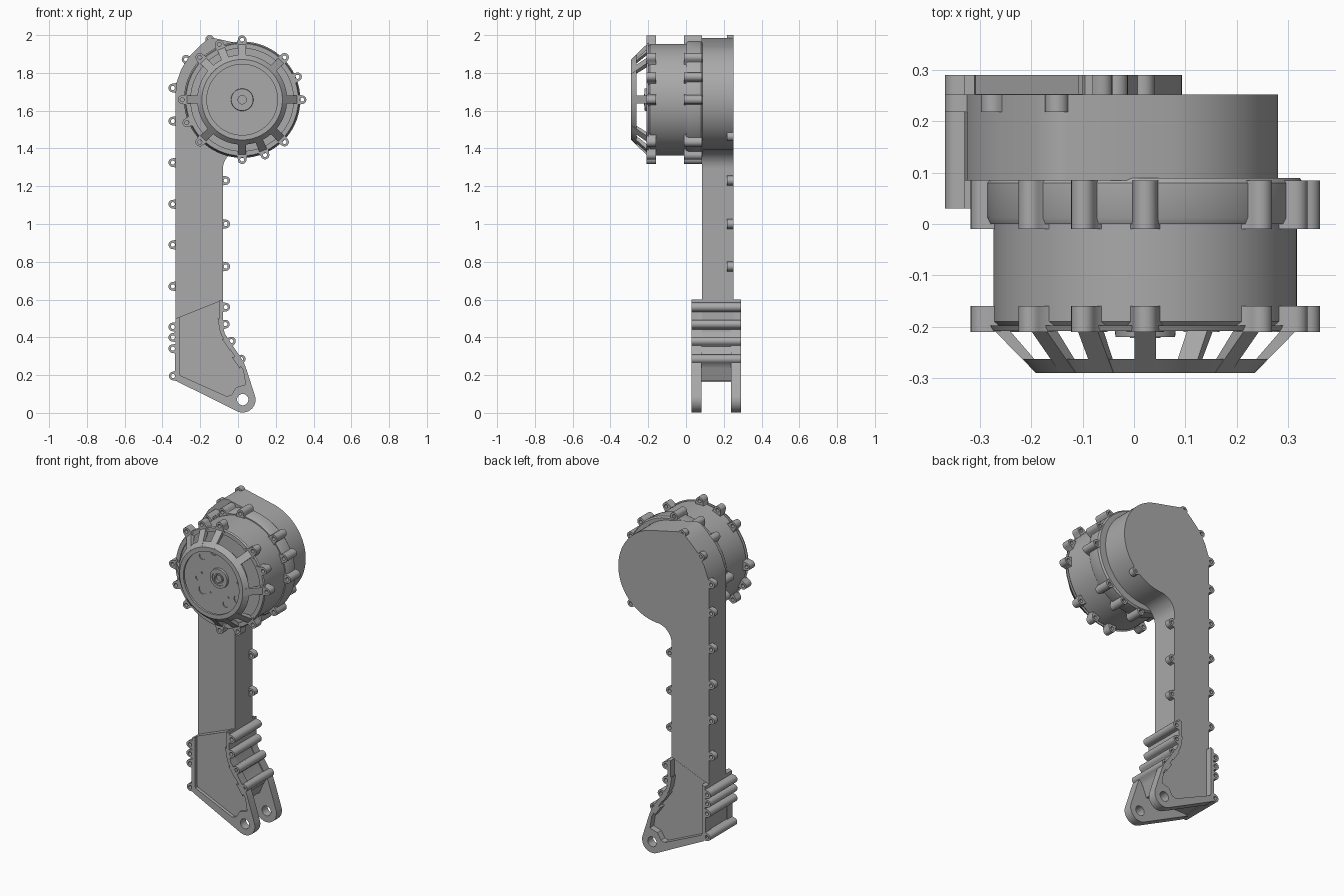
import bpy, bmesh
from math import sin, cos, pi, radians
from mathutils import Vector, Matrix

cube = bpy.data.objects.get("Cube")
if cube:
    bpy.data.objects.remove(cube, do_unlink=True)

metal = bpy.data.materials.new("plain_grey")
metal.use_nodes = True
GREY = (0.4, 0.4, 0.4, 1)
metal.diffuse_color = GREY
metal.node_tree.nodes["Principled BSDF"].inputs["Base Color"].default_value = GREY

MX, MZ = 0.022, 1.658          # motor axis
PIN = (0.025, 0.07)            # ankle pin axis


def finish(name, bm):
    """Clean a bmesh and link it as a smooth-by-angle object."""
    bmesh.ops.remove_doubles(bm, verts=bm.verts, dist=0.0002)
    bmesh.ops.recalc_face_normals(bm, faces=bm.faces)
    me = bpy.data.meshes.new(name)
    bm.to_mesh(me)
    bm.free()
    ob = bpy.data.objects.new(name, me)
    me.materials.append(metal)
    bpy.context.collection.objects.link(ob)
    bpy.ops.object.select_all(action='DESELECT')
    ob.select_set(True)
    bpy.context.view_layer.objects.active = ob
    bpy.ops.object.shade_smooth_by_angle(angle=radians(35))
    return ob


def arc(cx, cz, r, a0, a1, n=16):
    steps = [radians(a0 + (a1 - a0) * i / n) for i in range(n + 1)]
    return [(cx + r * cos(a), cz + r * sin(a)) for a in steps]


def circle(cx, cz, r, n=24):
    return arc(cx, cz, r, 0, 360, n)[:-1]


def prism(name, loops, y0, y1):
    """Fill outlines in x/z (inner loops are holes) and extrude from y0 to y1."""
    cu = bpy.data.curves.new(name, 'CURVE')
    cu.dimensions = '2D'
    cu.fill_mode = 'BOTH'
    cu.extrude = (y1 - y0) / 2
    for loop in loops:
        sp = cu.splines.new('POLY')
        sp.points.add(len(loop) - 1)
        for p, (x, z) in zip(sp.points, loop):
            p.co = (x, z, 0, 1)
        sp.use_cyclic_u = True
    tmp = bpy.data.objects.new(name, cu)
    bpy.context.collection.objects.link(tmp)
    bpy.context.view_layer.update()
    me = bpy.data.meshes.new_from_object(
        tmp.evaluated_get(bpy.context.evaluated_depsgraph_get()))
    bm = bmesh.new()
    bm.from_mesh(me)
    bm.transform(Matrix.Translation((0, (y0 + y1) / 2, 0)) @ Matrix.Rotation(pi / 2, 4, 'X'))
    bpy.data.objects.remove(tmp)
    bpy.data.curves.remove(cu)
    bpy.data.meshes.remove(me)
    return finish(name, bm)


def lathe(name, profile, closed=False, steps=72):
    """Turn (radius, y) points around the motor axis."""
    bm = bmesh.new()
    vs = [bm.verts.new((MX + r, y, MZ)) for r, y in profile]
    es = [bm.edges.new(p) for p in zip(vs, vs[1:])]
    if closed:
        es.append(bm.edges.new((vs[-1], vs[0])))
    bmesh.ops.spin(bm, geom=vs + es, cent=(MX, 0, MZ), axis=(0, 1, 0),
                   angle=2 * pi, steps=steps)
    return finish(name, bm)


def boss(name, x, z, out, y0, y1, r=0.023):
    """Screw lug: rounded tip pointing along angle out, flared root, screw hole."""
    tip = arc(0, 0, r, -90, 90, 10)
    root = [(-0.02, r * 1.15), (-0.035, r * 1.6), (-0.035, -r * 1.6), (-0.02, -r * 1.15)]
    a = radians(out)
    loop = [(x + u * cos(a) - v * sin(a), z + u * sin(a) + v * cos(a)) for u, v in tip + root]
    return prism(name, [loop, circle(x, z, 0.011, 12)], y0, y1)


# Leg housing: shank blending into the round gearbox case
case = [(-0.33, 0.17), (-0.33, 1.70), (-0.325, 1.75), (-0.30, 1.82), (-0.26, 1.885),
        (-0.20, 1.945), (-0.16, 1.98), (-0.13, 1.985)]
case += arc(0, 1.67, 0.28, 75, -87, 40)
case += arc(0.02, 1.291, 0.10, 87, 180, 12)
case += [(-0.08, 0.17)]
prism("leg_housing", [case], 0.085, 0.252)

# Lugs along the rear edge of the leg
for z in (0.67, 0.89, 1.105, 1.325, 1.545, 1.72):
    boss("leg_lug_right", -0.345, z, 180, 0.218, 0.252)
for z in (0.775, 1.0, 1.23):
    boss("leg_lug_left", -0.065, z, 0, 0.218, 0.252)
for x, z, out in ((-0.275, 1.872, 140), (-0.15, 1.977, 105), (0.195, 1.463, -47)):
    boss("case_lug", x, z, out, 0.218, 0.252)

# Motor can and mounting flange
lathe("motor_can", [(0, -0.2), (0.285, -0.2), (0.295, -0.19), (0.295, 0.012), (0, 0.012)])
lathe("motor_flange", [(0, 0.0), (0.302, 0.0), (0.308, 0.012), (0.308, 0.08), (0.3, 0.09), (0, 0.09)])

# Lugs around both ends of the motor
for quarter in range(4):
    for step in (0, 22.5, 45):
        a = quarter * 90 + step
        x, z = MX + 0.317 * cos(radians(a)), MZ + 0.317 * sin(radians(a))
        boss("front_motor_lug", x, z, a, -0.21, -0.16)
        boss("rear_motor_lug", x, z, a, -0.01, 0.085)

# Face plate with bolt holes
holes = [circle(MX + 0.155 * cos(radians(a)), MZ + 0.155 * sin(radians(a)), r, 16)
         for a, r in ((40, 0.026), (75, 0.02), (105, 0.024), (140, 0.02), (195, 0.014),
                      (222, 0.026), (285, 0.02), (320, 0.024), (345, 0.018))]
holes += [circle(MX + 0.12 * cos(radians(a)), MZ + 0.12 * sin(radians(a)), 0.006, 8)
          for a in (0, 180, 240, 300)]
prism("face_plate", [circle(MX, MZ, 0.187, 64)] + holes, -0.206, -0.199)

# Output hub
lathe("hub", [(0.022, -0.2), (0.022, -0.222), (0.03, -0.222), (0.03, -0.215),
              (0.042, -0.215), (0.042, -0.22), (0.058, -0.22), (0.06, -0.2)], steps=40)

# Guard cage: root ring, front ring and slanted spokes
lathe("cage_root_ring", [(0.272, -0.198), (0.272, -0.208), (0.297, -0.208), (0.302, -0.198)], True)
lathe("cage_front_ring", [(0.187, -0.29), (0.213, -0.29), (0.238, -0.263),
                          (0.222, -0.263), (0.205, -0.276), (0.187, -0.276)], True)


def spoke(angle, width):
    side = [(0.303, -0.198), (0.272, -0.198), (0.208, -0.272), (0.213, -0.29)]
    bm = bmesh.new()
    face = bm.faces.new([bm.verts.new((r, y, -width / 2)) for r, y in side])
    ext = bmesh.ops.extrude_face_region(bm, geom=[face])["geom"]
    moved = [v for v in ext if isinstance(v, bmesh.types.BMVert)]
    bmesh.ops.translate(bm, verts=moved, vec=Vector((0, 0, width)))
    bm.transform(Matrix.Translation((MX, 0, MZ)) @ Matrix.Rotation(-radians(angle), 4, 'Y'))
    finish("cage_spoke", bm)


for a in [i * 45 for i in range(8)] + [112.5, 292.5]:
    spoke(a, 0.042)

# Ankle sleeve: core around the shank
prism("sleeve_core", [[(-0.33, 0.17), (-0.02, 0.17), (0.02, 0.27), (-0.08, 0.43),
                       (-0.08, 0.6), (-0.33, 0.5)]], 0.06, 0.245)

# Fork cheeks: thin plate plus a raised rim, open at the top
outer = [(-0.33, 0.5), (-0.335, 0.18), (-0.32, 0.165)]
outer += arc(*PIN, 0.068, 244, 375, 18)
outer += [(0.045, 0.23), (0.03, 0.27), (-0.07, 0.42), (-0.08, 0.46), (-0.08, 0.6)]
inner = [(-0.31, 0.508), (-0.31, 0.2), (-0.06, 0.088), (-0.035, 0.095), (-0.01, 0.135),
         (0.04, 0.15), (0.028, 0.225), (-0.088, 0.41), (-0.1, 0.45), (-0.1, 0.592)]
rim = outer + inner[::-1]
pin_hole = circle(*PIN, 0.03)
for side, plate, edge in (("front", (0.05, 0.082), (0.03, 0.051)),
                          ("rear", (0.238, 0.253), (0.252, 0.29))):
    prism(side + "_fork_plate", [outer, pin_hole], *plate)
    prism(side + "_fork_rim", [rim, pin_hole], *edge)

# Full-depth screw ribs on both sides of the sleeve
for x, z, out in ((-0.065, 0.56, 0), (-0.067, 0.47, 10), (-0.035, 0.38, 35), (0.017, 0.285, 35),
                  (-0.345, 0.455, 180), (-0.345, 0.4, 180), (-0.345, 0.34, 180),
                  (-0.343, 0.195, 190)):
    boss("sleeve_rib", x, z, out, 0.03, 0.29)
